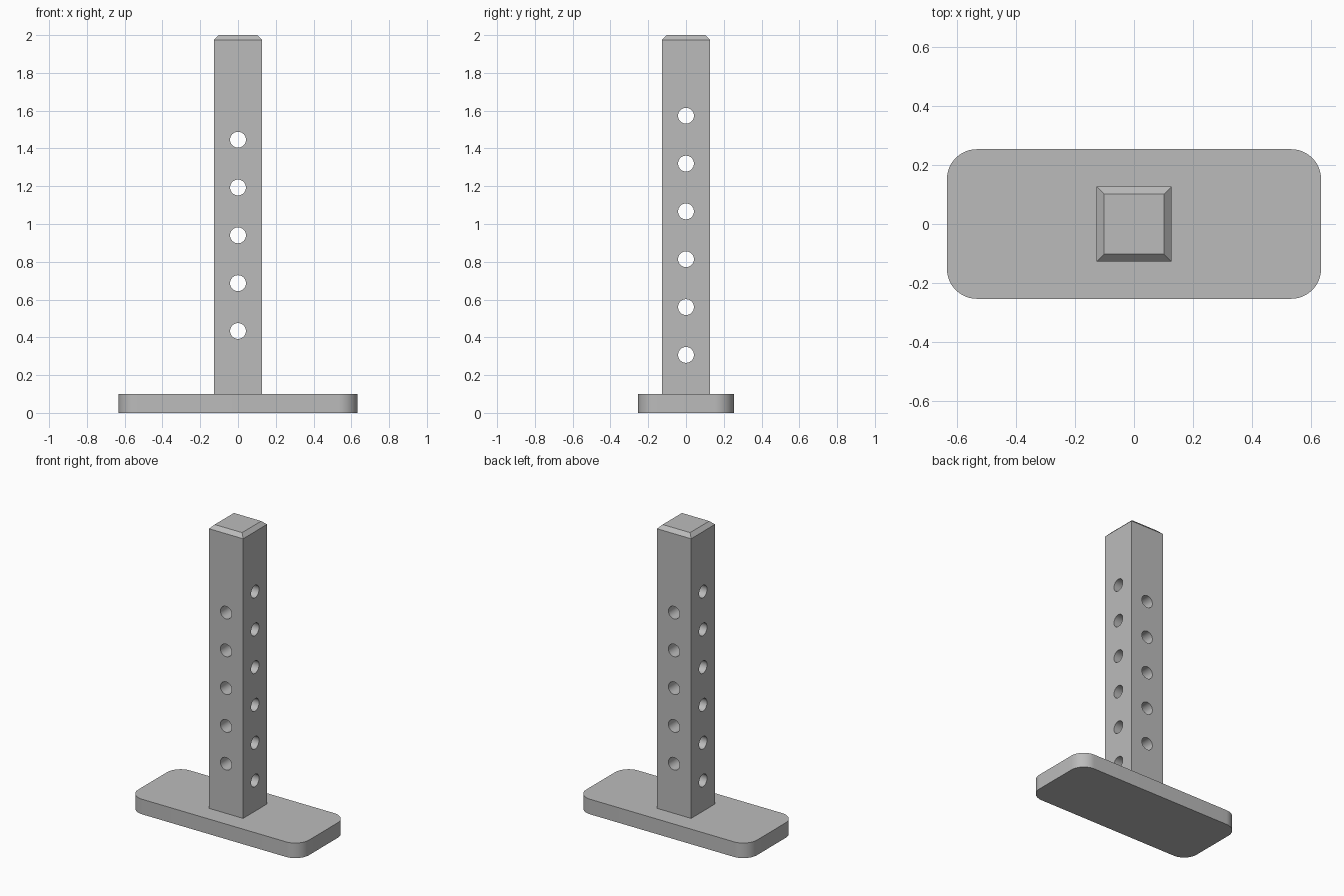
import bpy, bmesh, math
from mathutils import Matrix, Vector

old = bpy.data.objects.get("Cube")
if old:
    bpy.data.objects.remove(old)

BASE_X, BASE_Y, BASE_H, CORNER_R = 1.266, 0.506, 0.101, 0.101
POST_W, HEIGHT, CHAMFER = 0.253, 2.0, 0.025
HOLE_R, PITCH = 0.042, 0.2532

grey = bpy.data.materials.new("plain grey")
grey.use_nodes = True
colour = (0.5, 0.5, 0.5, 1)
grey.diffuse_color = colour
grey.node_tree.nodes["Principled BSDF"].inputs["Base Color"].default_value = colour


def make_object(name, bm):
    mesh = bpy.data.meshes.new(name)
    bmesh.ops.recalc_face_normals(bm, faces=bm.faces)
    bm.to_mesh(mesh)
    bm.free()
    mesh.materials.append(grey)
    obj = bpy.data.objects.new(name, mesh)
    bpy.context.collection.objects.link(obj)
    return obj


def box(size, bottom):
    bm = bmesh.new()
    centre = Vector((0, 0, bottom + size[2] / 2))
    bmesh.ops.create_cube(bm, size=1, matrix=Matrix.Translation(centre) @ Matrix.Diagonal((*size, 1)))
    return bm


def activate(obj):
    bpy.ops.object.select_all(action='DESELECT')
    obj.select_set(True)
    bpy.context.view_layer.objects.active = obj


def smooth(obj):
    activate(obj)
    bpy.ops.object.shade_smooth_by_angle(angle=math.radians(30))


# Base plate with rounded upright corners
bm = box((BASE_X, BASE_Y, BASE_H), 0)
upright = [e for e in bm.edges if abs(e.verts[0].co.z - e.verts[1].co.z) > BASE_H / 2]
bmesh.ops.bevel(bm, geom=upright, offset=CORNER_R, segments=12, profile=0.5, affect='EDGES')
smooth(make_object("base_plate", bm))

# Square post with a chamfered top
bm = box((POST_W, POST_W, HEIGHT - BASE_H), BASE_H)
rim = [e for e in bm.edges if all(v.co.z > HEIGHT - 0.01 for v in e.verts)]
bmesh.ops.bevel(bm, geom=rim, offset=CHAMFER, segments=1, affect='EDGES')
post = make_object("post", bm)

# Through holes, alternating between the two directions up the post
bm = bmesh.new()
for i in range(11):
    axis = 'Y' if i % 2 == 0 else 'X'
    place = Matrix.Translation((0, 0, 0.307 + i * PITCH / 2))
    bmesh.ops.create_cone(bm, cap_ends=True, segments=48, radius1=HOLE_R, radius2=HOLE_R,
                          depth=POST_W * 2,
                          matrix=place @ Matrix.Rotation(math.pi / 2, 4, axis))
cutter = make_object("hole_cutter", bm)
cutter.hide_render = True

cut = post.modifiers.new("holes", 'BOOLEAN')
cut.operation = 'DIFFERENCE'
cut.solver = 'EXACT'
cut.object = cutter
activate(post)
bpy.ops.object.modifier_apply(modifier=cut.name)
bpy.data.objects.remove(cutter)
smooth(post)
